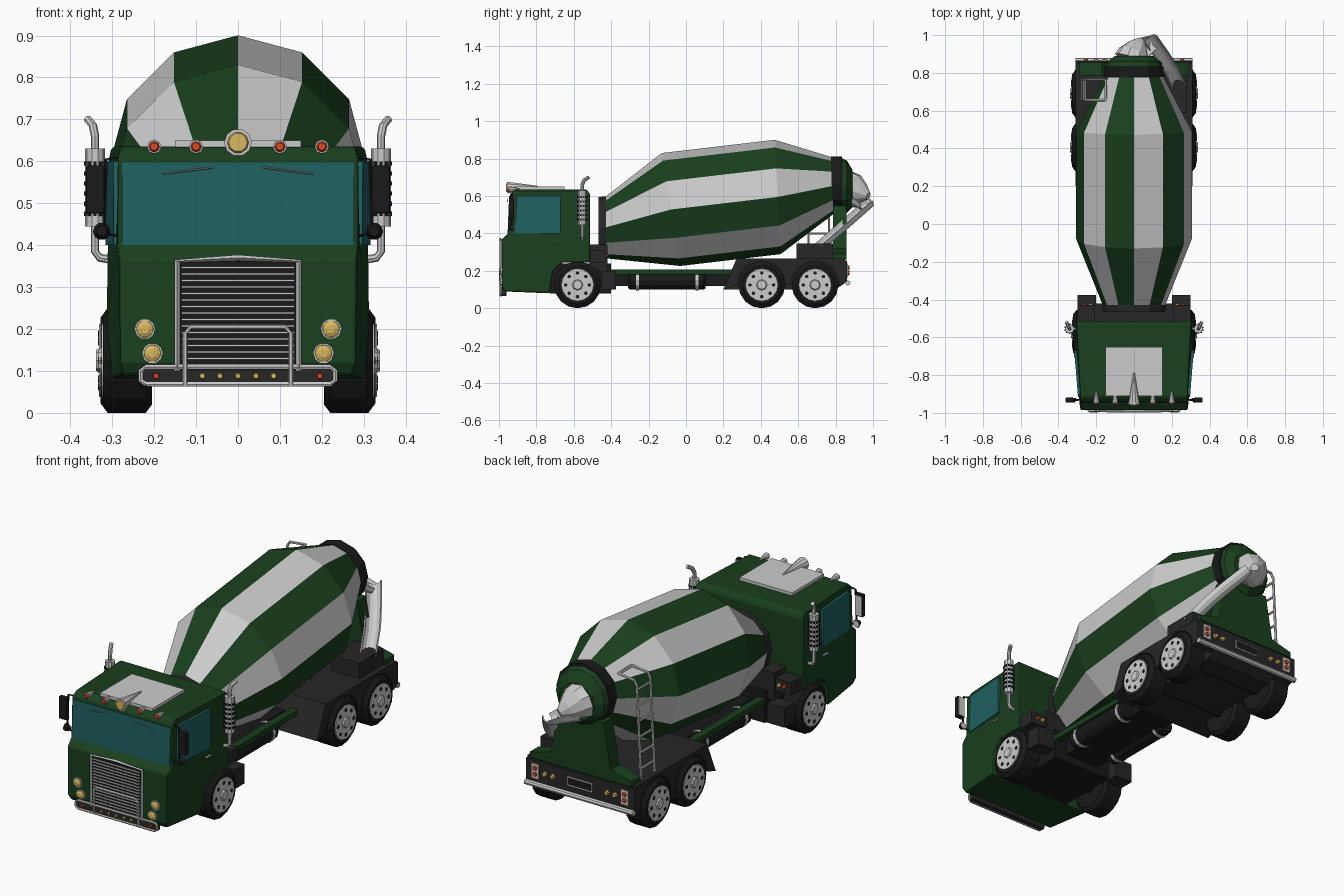
import bpy, bmesh
from math import sin, cos, pi, radians
from mathutils import Vector

if "Cube" in bpy.data.objects:
    bpy.data.objects.remove(bpy.data.objects["Cube"])

def material(name, r, g, b):
    m = bpy.data.materials.new(name)
    m.diffuse_color = (r, g, b, 1)
    m.use_nodes = True
    m.node_tree.nodes["Principled BSDF"].inputs["Base Color"].default_value = m.diffuse_color
    return m

GREEN = material("green", 0.01, 0.05, 0.013)
DARK = material("dark", 0.02, 0.02, 0.02)
BLACK = material("black", 0.01, 0.01, 0.01)
GLASS = material("glass", 0.015, 0.12, 0.12)
AMBER = material("amber", 0.7, 0.48, 0.12)
RED = material("red", 0.75, 0.07, 0.02)
GREY = None

def finish(name, bm, mats, bevel=0):
    bmesh.ops.recalc_face_normals(bm, faces=bm.faces)
    me = bpy.data.meshes.new(name)
    bm.to_mesh(me)
    bm.free()
    ob = bpy.data.objects.new(name, me)
    bpy.context.collection.objects.link(ob)
    for m in mats:
        me.materials.append(m)
    if bevel:
        mod = ob.modifiers.new("bevel", 'BEVEL')
        mod.width, mod.segments, mod.limit_method = bevel, 2, 'ANGLE'
    return ob

def loft(name, rings, mat=None, closed=True, cap=True, stripe=None, bevel=0):
    bm = bmesh.new()
    vs = [[bm.verts.new(p) for p in r] for r in rings]
    n = len(rings[0])
    for a, b in zip(vs, vs[1:]):
        for i in range(n if closed else n - 1):
            j = (i + 1) % n
            f = bm.faces.new((a[i], a[j], b[j], b[i]))
            if stripe:
                f.material_index = i % 2
    if cap:
        bm.faces.new(vs[0])
        bm.faces.new(vs[-1])
    return finish(name, bm, [mat, stripe] if stripe else [mat] if mat else [], bevel)

def prism(name, prof, x0, x1, mat=None, bevel=0):
    return loft(name, [[(x, y, z) for y, z in prof] for x in (x0, x1)], mat, bevel=bevel)

def boxes(name, bounds, mat=None, bevel=0):
    bm = bmesh.new()
    for x0, x1, y0, y1, z0, z1 in bounds:
        for v in bmesh.ops.create_cube(bm, size=1)["verts"]:
            v.co = (x0 if v.co.x < 0 else x1, y0 if v.co.y < 0 else y1, z0 if v.co.z < 0 else z1)
    return finish(name, bm, [mat] if mat else [], bevel)

def sweep(name, pts, radii, mat=None, n=8, half=False):
    """Round section along a path; half gives an open trough."""
    pts = [Vector(p) for p in pts]
    if not isinstance(radii, (list, tuple)):
        radii = [radii] * len(pts)
    rings, t0 = [], None
    for i, p in enumerate(pts):
        t = (pts[min(i + 1, len(pts) - 1)] - pts[max(i - 1, 0)]).normalized()
        if t0 is None:
            up = Vector((0, 1, 0)) if abs(t.z) > 0.95 else Vector((0, 0, 1))
            u = t.cross(up).normalized()
        else:
            u = t0.rotation_difference(t) @ u
        w, t0 = u.cross(t), t
        angs = [pi + pi * k / n for k in range(n + 1)] if half else [2 * pi * k / n for k in range(n)]
        rings.append([p + radii[i] * (u * cos(a) + w * sin(a)) for a in angs])
    return loft(name, rings, mat, closed=not half, cap=not half)

# Cab body, narrower toward the front
cab = [(-.97, .09), (-.985, .12), (-.985, .37), (-.95, .4), (-.942, .61), (-.915, .635), (-.53, .635),
       (-.513, .61), (-.513, .245), (-.66, .245), (-.71, .2), (-.73, .08)]
def cab_w(y, z=.3):
    return min(.312, .284 + (y + .985) * .12) - (.012 if z > .62 or z < .1 else 0)
loft("cab", [[(s * cab_w(y, z), y, z) for y, z in cab] for s in (-1, 1)], GREEN, bevel=.008)

# Windows and wipers
loft("windshield", [[(s * .277, y, z) for y, z in ((-.954, .4), (-.946, .597), (-.93, .597), (-.93, .4))]
                    for s in (-1, 1)], GLASS)
for s in (-1, 1):
    loft("side_window", [[(s * (cab_w(y) + d), y, z) for y, z in ((-.915, .4), (-.905, .6), (-.67, .6), (-.67, .4))]
                         for d in (-.01, .004)], GLASS)
    sweep("wiper", [(s * .06, -.952, .585), (s * .18, -.955, .57)], .002, n=4)
    boxes("door_handle", [(s * .31, s * .318, -.71, -.67, .36, .366)])

# Grille with slats
boxes("grille_back", [(-.14, .14, -.99, -.97, .1, .362)], BLACK)
boxes("grille_slats", [(-.135, .135, -.994, -.985, .112 + i * .0155, .117 + i * .0155) for i in range(16)])
sweep("grille_frame", [(-.145, -.99, .1), (-.145, -.99, .362), (0, -.992, .37), (.145, -.99, .362), (.145, -.99, .1)],
      .007, n=4)

# Bumper, guard and front lamps
boxes("bumper", [(-.23, .23, -.99, -.96, .066, .11)], DARK, .005)
sweep("bumper_tube", [(-.22, -.99, .068), (-.232, -.99, .078), (-.232, -.99, .1), (-.22, -.99, .11),
                      (.22, -.99, .11), (.232, -.99, .1), (.232, -.99, .078), (.22, -.99, .068), (-.22, -.99, .068)],
      .006, n=6)
sweep("grille_guard", [(-.126, -.992, .066), (-.126, -.994, .19), (-.112, -.994, .205), (.112, -.994, .205),
                       (.126, -.994, .19), (.126, -.992, .066)], .006, n=6)
for x in (-.085, -.043, 0, .043, .085, -.195, .195):
    sweep("bumper_lamp", [(x, -.985, .088), (x, -.996, .088)], [.009, .006], RED if abs(x) > .1 else AMBER)
for s in (-1, 1):
    for x, z in ((.222, .2), (.204, .142)):
        sweep("headlight_rim", [(s * x, -.975, z), (s * x, -.99, z)], .025, n=10)
        sweep("headlight", [(s * x, -.985, z), (s * x, -.993, z), (s * x, -.998, z)], [.022, .02, .01], AMBER, 10)

# Roof plate, horn and marker lamps
boxes("roof_plate", [(-.15, .15, -.91, -.65, .63, .65)])
sweep("roof_horn", [(0, -.955, .645), (0, -.9, .648), (0, -.79, .65)], [.033, .022, .004], n=10)
sweep("horn_lens", [(0, -.95, .645), (0, -.962, .645)], [.028, .022], AMBER, 10)
for x in (-.2, -.1, .1, .2):
    sweep("marker_housing", [(x, -.945, .635), (x, -.89, .637)], [.017, .005])
    sweep("marker_lamp", [(x, -.94, .635), (x, -.955, .635)], [.015, .009], RED)

# Mirrors and exhaust stacks
for s in (-1, 1):
    boxes("mirror", [(s * .318, s * .363, -.945, -.92, .475, .59)], BLACK, .005)
    boxes("mirror_glass", [(s * .323, s * .358, -.925, -.917, .482, .583)])
    sweep("mirror_bracket", [(s * .28, -.93, .61), (s * .315, -.932, .605), (s * .32, -.932, .43), (s * .28, -.93, .42)],
          .005, BLACK, 6)
    sweep("round_mirror", [(s * .325, -.945, .433), (s * .325, -.925, .433)], [.012, .021], BLACK, 10)
    sweep("round_mirror_glass", [(s * .325, -.926, .433), (s * .325, -.922, .433)], .017, None, 10)
    x, y = s * .341, -.555
    sweep("exhaust_muffler", [(x, y, .445), (x, y, .63)], .024, n=10)
    sweep("exhaust_top", [(x, y, .62), (x, y, .66), (x + s * .005, y + .01, .685), (x + s * .017, y + .035, .7)], .01)
    sweep("exhaust_bottom", [(x, y, .45), (x, y, .385), (s * .33, y, .37), (s * .3, y, .365)], .01)
    boxes("exhaust_holes", [(x + .0235 * cos(a) - .004, x + .0235 * cos(a) + .004, y + .0235 * sin(a) - .004,
                             y + .0235 * sin(a) + .004, z, z + .01)
                            for a in [radians(18 + 36 * k) for k in range(10)]
                            for z in [.47 + i * .024 for i in range(6)]], BLACK)

# Chassis, block behind cab, tanks
boxes("chassis", [(-.17, .17, -.73, -.4, .08, .24), (-.1, .1, -.45, .25, .12, .19)], BLACK)
boxes("chassis_rails", [(s * .13, s * .17, -.45, .25, .18, .207) for s in (-1, 1)], GREEN)
boxes("cab_rear_block", [(-.3, .3, -.515, -.43, .245, .31), (-.21, .21, -.515, -.42, .2, .34)], DARK)
boxes("step_box", [(s * .2, s * .3, -.455, -.375, .1, .2) for s in (-1, 1)], DARK)
for s in (-1, 1):
    sweep("tank", [(s * .115, -.31, .15), (s * .115, -.3, .15), (s * .115, .095, .15), (s * .115, .105, .15)],
          [.042, .05, .05, .042], BLACK, 12)
    for y in (-.26, .06):
        sweep("tank_strap", [(s * .115, y - .008, .15), (s * .115, y + .008, .15)], .054, n=12)
    for x, m in ((.26, RED), (.23, AMBER)):
        sweep("side_marker", [(s * x, -.432, .28), (s * x, -.42, .28)], [.012, .008], m)

# Rear bed with arched fenders
arches = [(yc + .129 * cos(radians(a)), .125 + .129 * sin(radians(a)))
          for yc in (.69, .405) for a in range(0, 181, 20)]
bed = [(.2, .1), (.27, .265), (.85, .265), (.85, .135)]
for s in (-1, 1):
    prism("rear_fender", bed + arches, s * .19, s * .31, DARK)
prism("rear_bed", bed + [(.8, .1)], -.195, .195, DARK)
boxes("rear_panel", [(-.31, .31, .835, .862, .14, .255)], DARK)

# Rear pedestal carrying the drum
loft("drum_pedestal", [[(x, y, z) for x, z in ((-.29, .262), (.29, .262), (.29, .29), (.17, .32), (.13, .55),
                                               (-.13, .55), (-.17, .32), (-.29, .29))] for y in (.785, .858)], GREEN)

# Tail lamps, plate and rear bumper bar
sweep("rear_bar", [(-.31, .865, .135), (.31, .865, .135)], .014, n=8)
boxes("rear_plate_frame", [(-.07, .07, .86, .867, .18, .225)])
boxes("rear_plate", [(-.064, .064, .86, .87, .186, .219)], BLACK)
for s in (-1, 1):
    boxes("tail_lamp_frame", [(s * .235, s * .275, .86, .866, .165, .24)])
    for x, z, m in ((.255, .218, RED), (.255, .187, RED), (.2, .2, AMBER), (.155, .2, AMBER)):
        sweep("tail_lamp", [(s * x, .858, z), (s * x, .874, z)], [.014, .01], m)

# Striped twelve-sided drum
def drum_ring(y, z, r, tilt=0):
    t = radians(tilt)
    return [(r * cos(k * pi / 6), y - r * sin(k * pi / 6) * sin(t), z + r * sin(k * pi / 6) * cos(t))
            for k in range(12)]
white = material("drum_white", .8, .8, .8)
loft("drum", [drum_ring(-.43, .432, .165), drum_ring(-.08, .528, .306, 9.4), drum_ring(.49, .595, .306, 3),
              drum_ring(.79, .655, .15)], white, stripe=GREEN)
loft("drum_front_collar", [drum_ring(-.467, .43, .165), drum_ring(-.428, .43, .168)], DARK)
loft("drum_rear_band", [drum_ring(.775, .657, .155), drum_ring(.835, .657, .155)], BLACK)
loft("drum_rear_cap", [drum_ring(.83, .655, .148), drum_ring(.86, .65, .14), drum_ring(.89, .64, .1)], GREEN)

# Discharge cone, hopper and chute
sweep("discharge_cone", [(-.01, .87, .64), (0, .9, .635), (.02, .94, .615), (.04, .975, .6)],
      [.095, .085, .055, .02], n=10)
for name, pts, r in (("hopper", [(.0, .89, .61), (.06, .94, .585), (.11, .965, .555)], [.07, .055, .04]),
                     ("chute", [(.09, .975, .575), (.15, .89, .5), (.2, .81, .43), (.25, .7, .335)], .04)):
    ch = sweep(name, pts, r, n=6, half=True)
    mod = ch.modifiers.new("thickness", 'SOLIDIFY')
    mod.thickness = .006
boxes("chute_base", [(.12, .28, .59, .785, .26, .345)], DARK)

# Ladder on the left
for y in (.655, .765):
    sweep("ladder_rail", [(-.28, y, .26), (-.255, y, .74), (-.24, y, .765), (-.15, y, .775)], .007, n=6)
for i in range(6):
    x, z = -.278 + i * .0042, .32 + i * .08
    sweep("ladder_rung", [(x, .655, z), (x, .765, z)], .006, n=6)
sweep("ladder_top", [(-.15, .655, .775), (-.15, .765, .775)], .007, n=6)

# Wheels
for yc, w in ((-.58, 0), (.405, .006), (.69, .006)):
    for s in (-1, 1):
        def at(x, dy=0, dz=0):
            return (s * (x + w), yc + dy, .125 + dz)
        sweep("tyre", [at(.205), at(.22), at(.305), at(.322)], [.105, .125, .125, .102], BLACK, 16)
        sweep("rim", [at(.31), at(.326)], [.092, .086], None, 16)
        sweep("hub", [at(.32), at(.333)], [.034, .024], None, 8)
        for k in range(8):
            a = k * pi / 4
            c, d = .063 * cos(a), .063 * sin(a)
            sweep("rim_hole", [at(.32, c, d), at(.3275, c, d)], .01, BLACK, 6)
    sweep("axle", [(-.25, yc, .125), (.25, yc, .125)], .03, BLACK, 8)
